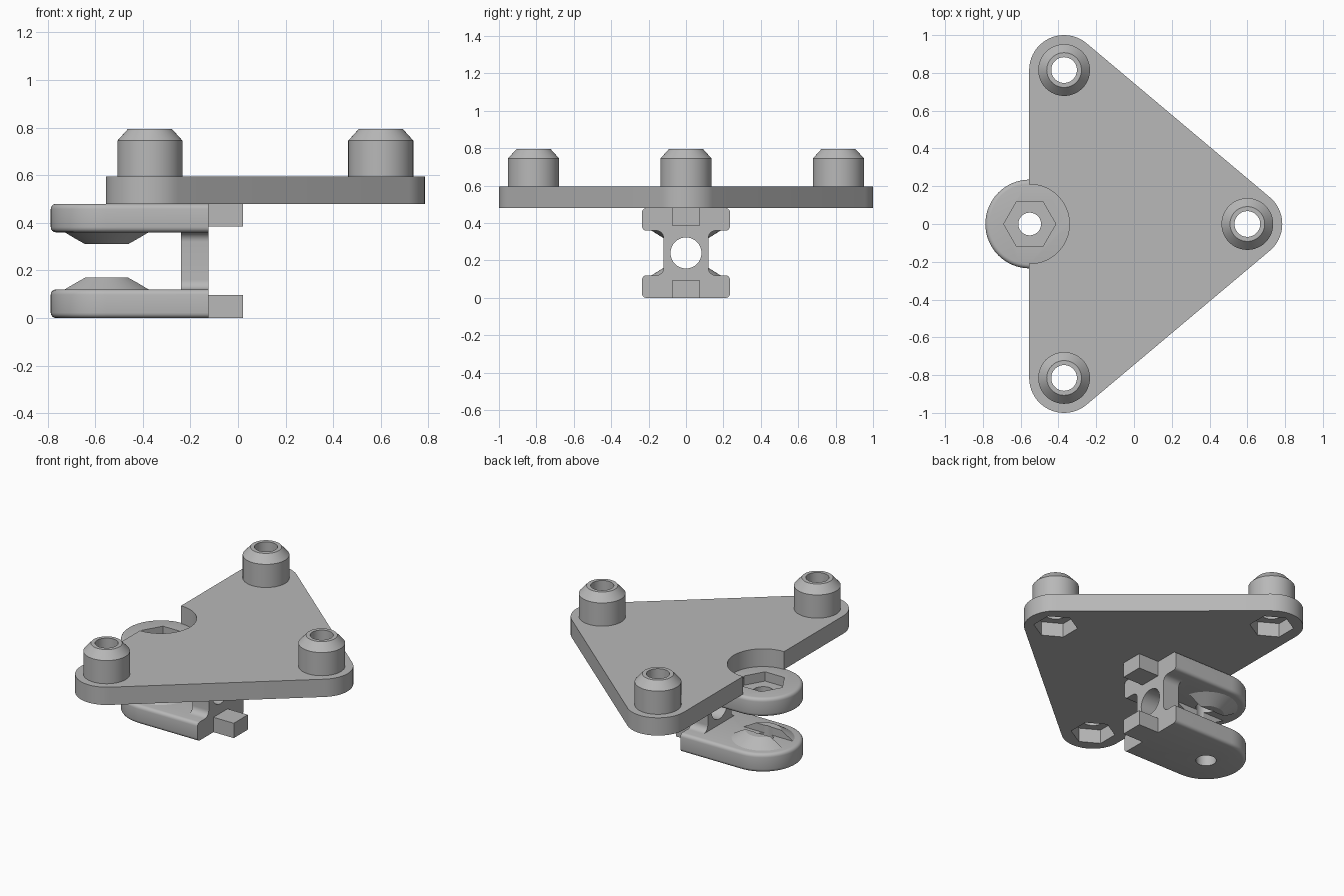
import bpy, bmesh, math
from mathutils import Matrix

if "Cube" in bpy.data.objects:
    bpy.data.objects.remove(bpy.data.objects["Cube"], do_unlink=True)

GREY = bpy.data.materials.new("plain grey")
GREY.use_nodes = True
GREY.diffuse_color = (0.48, 0.48, 0.48, 1)
GREY.node_tree.nodes["Principled BSDF"].inputs["Base Color"].default_value = GREY.diffuse_color

HOLE_R, PIN_R = 0.068, 0.06
PIVOT_X, END_X, ARM_R, ARM_T = -0.552, -0.125, 0.235, 0.12
TOP = 0.48                       # top of bracket, underside of plate
PLATE_TOP = 0.595
CORNERS = [(0.6, 0), (-0.37, 0.815), (-0.37, -0.815)]


def finish(bm, name):
    bmesh.ops.recalc_face_normals(bm, faces=bm.faces)
    mesh = bpy.data.meshes.new(name)
    bm.to_mesh(mesh)
    bm.free()
    mesh.materials.append(GREY)
    ob = bpy.data.objects.new(name, mesh)
    bpy.context.collection.objects.link(ob)
    return ob


def arc(cx, cy, r, a0, a1, n):
    angles = [math.radians(a0 + (a1 - a0) * i / n) for i in range(n + 1)]
    return [(cx + r * math.cos(a), cy + r * math.sin(a)) for a in angles]


def circle(cx, cy, r, n=48, start=0):
    return arc(cx, cy, r, start, start + 360, n)[:-1]


def prism_mesh(points, z0, z1):
    bm = bmesh.new()
    face = bm.faces.new([bm.verts.new((x, y, z0)) for x, y in points])
    out = bmesh.ops.extrude_face_region(bm, geom=[face])["geom"]
    for v in out:
        if isinstance(v, bmesh.types.BMVert):
            v.co.z = z1
    return bm


def prism(name, points, z0, z1):
    return finish(prism_mesh(points, z0, z1), name)


def lathe(name, profile, cx, cy, n=48):
    """Turn a closed (radius, height) profile into a ring."""
    bm = bmesh.new()
    rings = [[bm.verts.new((x, y, z)) for x, y in circle(cx, cy, r, n)] for r, z in profile]
    for k, ring in enumerate(rings):
        nxt = rings[(k + 1) % len(rings)]
        for i in range(n):
            j = (i + 1) % n
            bm.faces.new((ring[i], ring[j], nxt[j], nxt[i]))
    return finish(bm, name)


def cut(ob, *cutters):
    for c in cutters:
        c.hide_render = True
        mod = ob.modifiers.new("cut", "BOOLEAN")
        mod.operation, mod.solver, mod.object = "DIFFERENCE", "EXACT", c
        bpy.context.view_layer.objects.active = ob
        bpy.ops.object.modifier_apply(modifier=mod.name)
        bpy.data.objects.remove(c, do_unlink=True)


def flip(ob):
    """Mirror a bracket part to the upper half."""
    ob.data.transform(Matrix.Translation((0, 0, TOP)) @ Matrix.Diagonal((1, 1, -1, 1)))
    ob.data.flip_normals()


parts = []

# Triangular plate with rounded corners, hub cutout and nut pockets
outline = []
for (x, y), (a0, a1) in zip(CORNERS, [(-50, 50), (50, 180), (180, 310)]):
    outline += arc(x, y, 0.185, a0, a1, 20)
plate = prism("triangle_plate", outline, TOP, PLATE_TOP)
cut(plate, prism("cutter", circle(PIVOT_X, 0, 0.21, 64), 0.3, 0.8))
for x, y in CORNERS:
    cut(plate,
        prism("cutter", circle(x, y, HOLE_R), 0.3, 0.8),
        prism("cutter", circle(x, y, 0.13, 6, 30), 0.3, TOP + 0.09))
parts.append(plate)

# Chamfered standoffs on the corners
for label, (x, y) in zip(("left", "back", "front"), CORNERS):
    parts.append(lathe("standoff_" + label, [
        (HOLE_R, PLATE_TOP), (0.137, PLATE_TOP), (0.137, 0.745),
        (0.092, 0.795), (HOLE_R, 0.795)], x, y))

# Fork arms with slotted cone bosses and end tabs
arm_outline = [(END_X, ARM_R)] + arc(PIVOT_X, 0, ARM_R, 90, 270, 32) + [(END_X, -ARM_R)]
for side in ("lower", "upper"):
    bm = prism_mesh(arm_outline, 0, ARM_T)
    rims = [e for e in bm.edges
            if abs(e.verts[0].co.z - e.verts[1].co.z) < 1e-4
            and min(v.co.x for v in e.verts) < END_X - 0.01]
    bmesh.ops.bevel(bm, geom=rims, offset=0.022, segments=4, profile=0.5, affect="EDGES")
    arm = finish(bm, side + "_arm")
    cut(arm, prism("cutter", circle(PIVOT_X, 0, PIN_R), -0.2, 0.4))

    boss = lathe(side + "_cone_boss", [
        (PIN_R, ARM_T), (0.185, ARM_T), (0.105, 0.17), (PIN_R, 0.17)], PIVOT_X, 0)
    slot = [(PIVOT_X - 0.3, -0.055), (PIVOT_X + 0.3, -0.055),
            (PIVOT_X + 0.3, 0.055), (PIVOT_X - 0.3, 0.055)]
    cut(boss, prism("cutter", slot, 0.05, 0.3))

    tab = prism(side + "_tab", [(END_X - 0.02, -0.072), (0.02, -0.072),
                                (0.02, 0.072), (END_X - 0.02, 0.072)], 0, 0.096)
    if side == "upper":
        for ob in (arm, boss, tab):
            flip(ob)
        cut(arm, prism("cutter", circle(PIVOT_X, 0, 0.138, 6), TOP - 0.06, 0.7))
    parts += [arm, boss, tab]

# Web joining the arms, filleted, with a round hole along its length
f, w, z0, z1 = 0.04, 0.12, ARM_T, TOP - ARM_T
right_side = arc(w + f, z0 + f, f, 270, 180, 8) + arc(w + f, z1 - f, f, 180, 90, 8)
profile = right_side + [(-y, z) for y, z in reversed(right_side)]
web = prism("web", profile, -0.24, END_X)
cut(web, prism("cutter", circle(0, TOP / 2, 0.083), -0.5, 0.2))
# profile axes (y, z, x) become world axes
web.data.transform(Matrix(((0, 0, 1, 0), (1, 0, 0, 0), (0, 1, 0, 0), (0, 0, 0, 1))))
parts.append(web)

# Smooth curved faces, keep edges sharp
bpy.ops.object.select_all(action="DESELECT")
for ob in parts:
    ob.select_set(True)
bpy.context.view_layer.objects.active = plate
bpy.ops.object.shade_smooth_by_angle(angle=math.radians(28))
